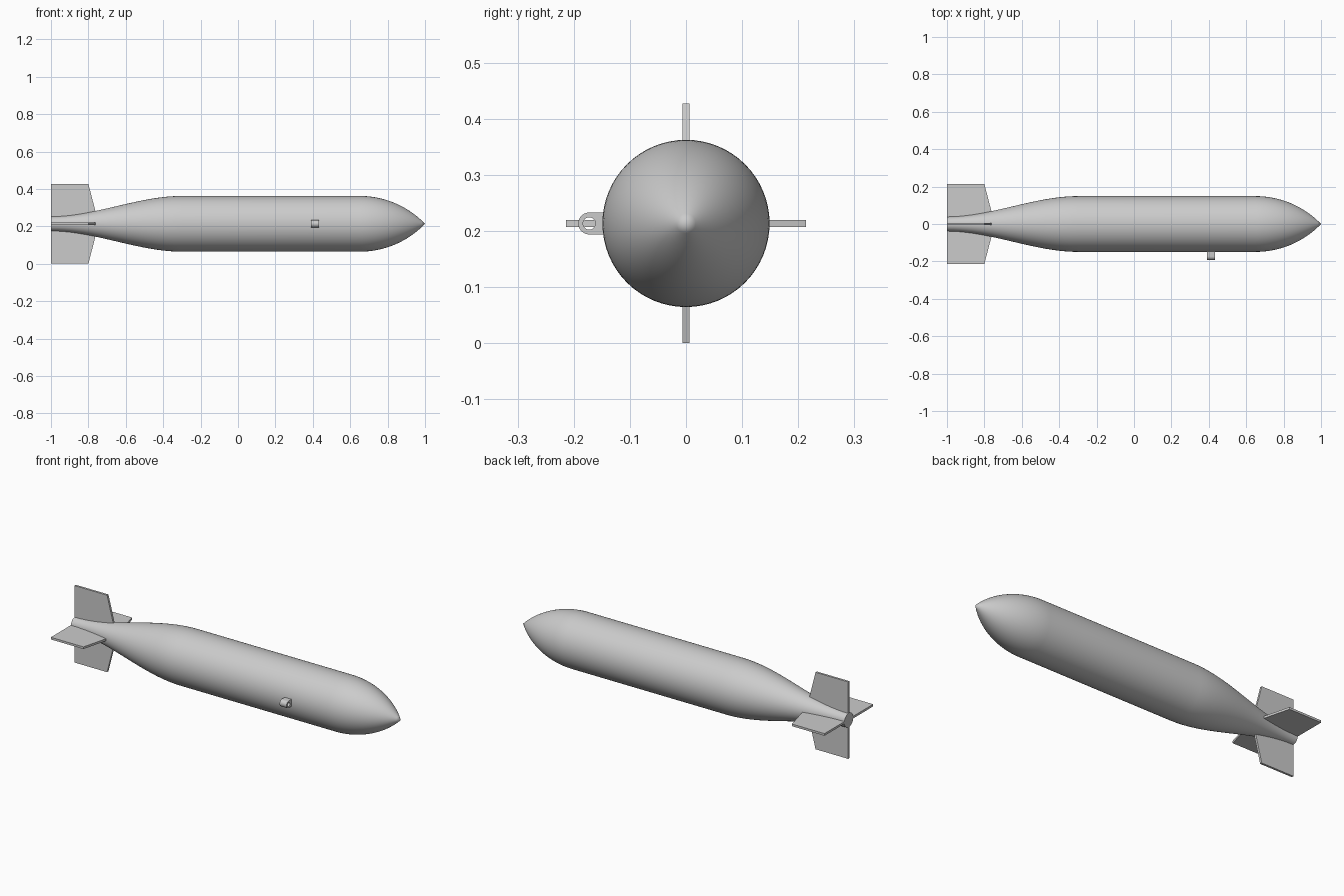
import bpy, bmesh, math
from mathutils import Matrix, Vector

if "Cube" in bpy.data.objects:
    bpy.data.objects.remove(bpy.data.objects["Cube"])

AXIS = 0.2135          # height of the body's long axis
R = 0.149              # body radius
TAIL_R = 0.039


def finish(bm, name, smooth=True):
    bmesh.ops.recalc_face_normals(bm, faces=bm.faces[:])
    me = bpy.data.meshes.new(name)
    bm.to_mesh(me)
    bm.free()
    ob = bpy.data.objects.new(name, me)
    ob.location.z = AXIS
    bpy.context.collection.objects.link(ob)
    if smooth:
        bpy.ops.object.select_all(action='DESELECT')
        ob.select_set(True)
        bpy.context.view_layer.objects.active = ob
        bpy.ops.object.shade_smooth_by_angle(angle=math.radians(35))
    return ob


def prism(points, thickness_vec):
    # extrude a flat outline along a vector
    bm = bmesh.new()
    f = bm.faces.new([bm.verts.new(p) for p in points])
    ext = bmesh.ops.extrude_face_region(bm, geom=[f])
    bmesh.ops.translate(bm, vec=thickness_vec,
                        verts=[v for v in ext['geom'] if isinstance(v, bmesh.types.BMVert)])
    return bm


# Body: S-curved tail cone, straight barrel, tangent ogive nose, spun around x
profile = [(-1.0, 0.0)]
for i in range(21):
    t = i / 20
    profile.append((-1.0 + 0.7 * t, TAIL_R + (R - TAIL_R) * t * t * (3 - 2 * t)))
L = 0.35
arc = (L * L + R * R) / (2 * R)
for i in range(20):
    d = L * i / 20
    profile.append((1 - L + d, math.sqrt(arc * arc - d * d) - (arc - R)))
profile.append((1.0, 0.0))

bm = bmesh.new()
vs = [bm.verts.new((x, 0, r)) for x, r in profile]
es = [bm.edges.new(p) for p in zip(vs, vs[1:])]
bmesh.ops.spin(bm, geom=vs + es, cent=(0, 0, 0), axis=(1, 0, 0),
               angle=2 * math.pi, steps=64, use_duplicate=False)
bmesh.ops.remove_doubles(bm, verts=bm.verts[:], dist=1e-5)
finish(bm, "body")

# Four tail fins with swept leading edges
T = 0.012
for k, label in enumerate(("top", "left", "bottom", "right")):
    outline = [(-1, -T / 2, 0.02), (-1, -T / 2, 0.2135),
               (-0.8, -T / 2, 0.2135), (-0.755, -T / 2, 0.04)]
    bm = prism(outline, Vector((0, T, 0)))
    bm.transform(Matrix.Rotation(k * math.pi / 2, 4, 'X'))
    finish(bm, "tail_fin_" + label, smooth=False)

# Side lug: rounded tab with a through hole, built as paired outer/inner loops
X0, X1, CY, RO, RI, N = 0.39, 0.432, -0.1725, 0.0195, 0.011, 48
bm = bmesh.new()
loops = []
for x in (X0, X1):
    outer, inner = [], []
    for i in range(N):
        a = 2 * math.pi * (i + 0.5) / N
        c, s = math.cos(a), math.sin(a)
        # round toward -y, straight back into the body toward +y
        oy = CY + RO * c if c < 0 else -0.14
        oz = RO * s
        outer.append(bm.verts.new((x, oy, oz)))
        inner.append(bm.verts.new((x, CY + RI * c, RI * s)))
    loops.append((outer, inner))
(o0, i0), (o1, i1) = loops
for i in range(N):
    j = (i + 1) % N
    for a, b in ((o0, i0), (o1, i1), (o0, o1), (i0, i1)):
        bm.faces.new((a[i], a[j], b[j], b[i]))
finish(bm, "side_lug")
